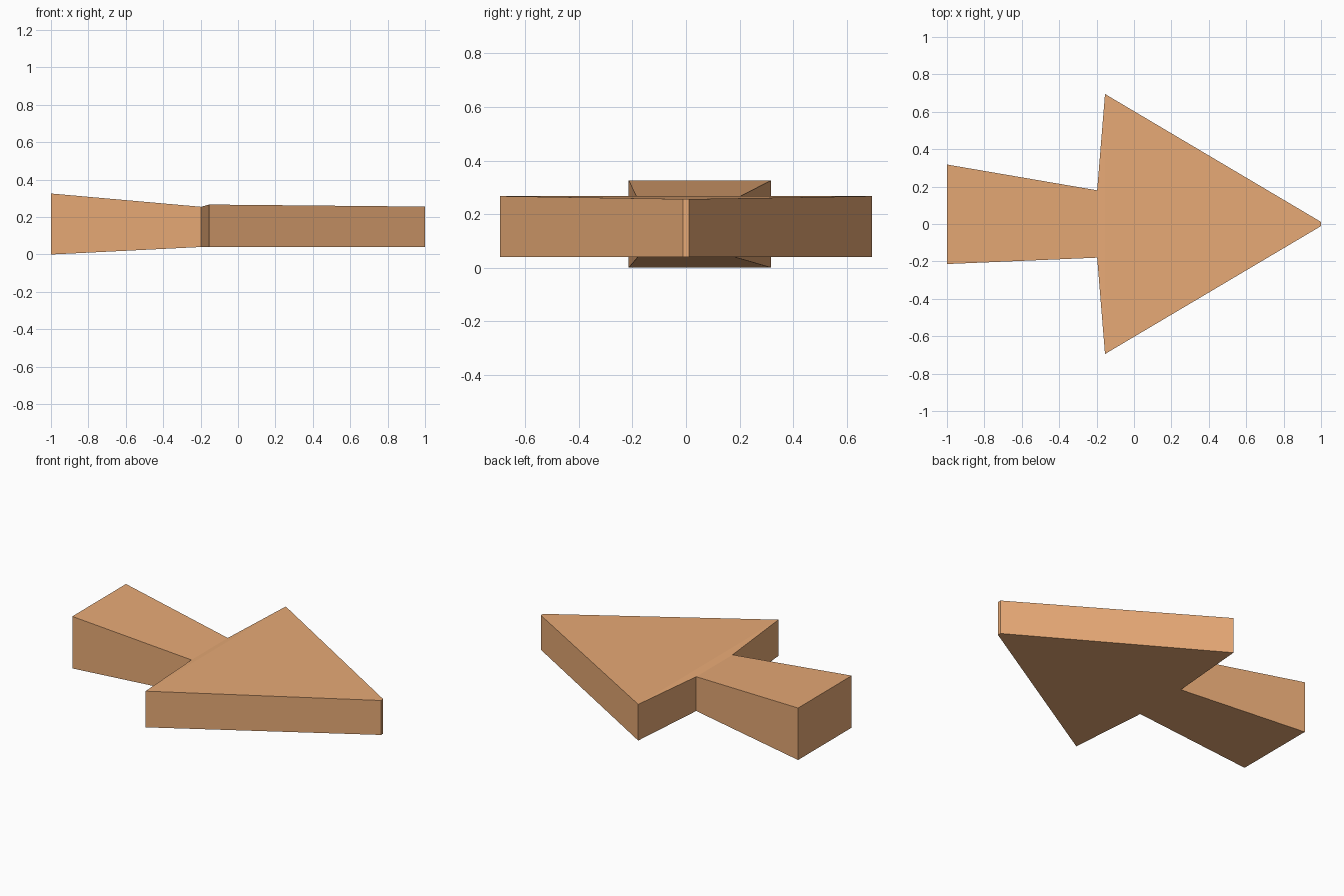
import bpy, bmesh

if "Cube" in bpy.data.objects:
    bpy.data.objects.remove(bpy.data.objects["Cube"])

# Stations along the arrow: x, y min, y max, z min, z max
stations = [
    (-1.0, -0.214, 0.318, 0.0, 0.326),      # flared tail end
    (-0.197, -0.18, 0.18, 0.04, 0.255),     # shaft meets head
    (-0.155, -0.695, 0.695, 0.04, 0.267),   # barbs
    (1.0, -0.011, 0.011, 0.04, 0.256),      # blunt tip
]

bm = bmesh.new()
rings = []
for x, y0, y1, z0, z1 in stations:
    rings.append([bm.verts.new((x, y, z))
                  for y, z in ((y0, z0), (y1, z0), (y1, z1), (y0, z1))])

# Skin between neighbouring sections, then cap both ends
for a, b in zip(rings, rings[1:]):
    for i in range(4):
        j = (i + 1) % 4
        bm.faces.new((a[i], a[j], b[j], b[i]))
bm.faces.new(rings[0])
bm.faces.new(rings[-1])
bmesh.ops.recalc_face_normals(bm, faces=bm.faces)

mesh = bpy.data.meshes.new("arrow")
bm.to_mesh(mesh)
bm.free()
arrow = bpy.data.objects.new("arrow", mesh)
bpy.context.collection.objects.link(arrow)

# Orange-tan material
mat = bpy.data.materials.new("tan")
mat.diffuse_color = (0.8, 0.4, 0.18, 1)
mat.use_nodes = True
mat.node_tree.nodes["Principled BSDF"].inputs["Base Color"].default_value = mat.diffuse_color
mesh.materials.append(mat)
